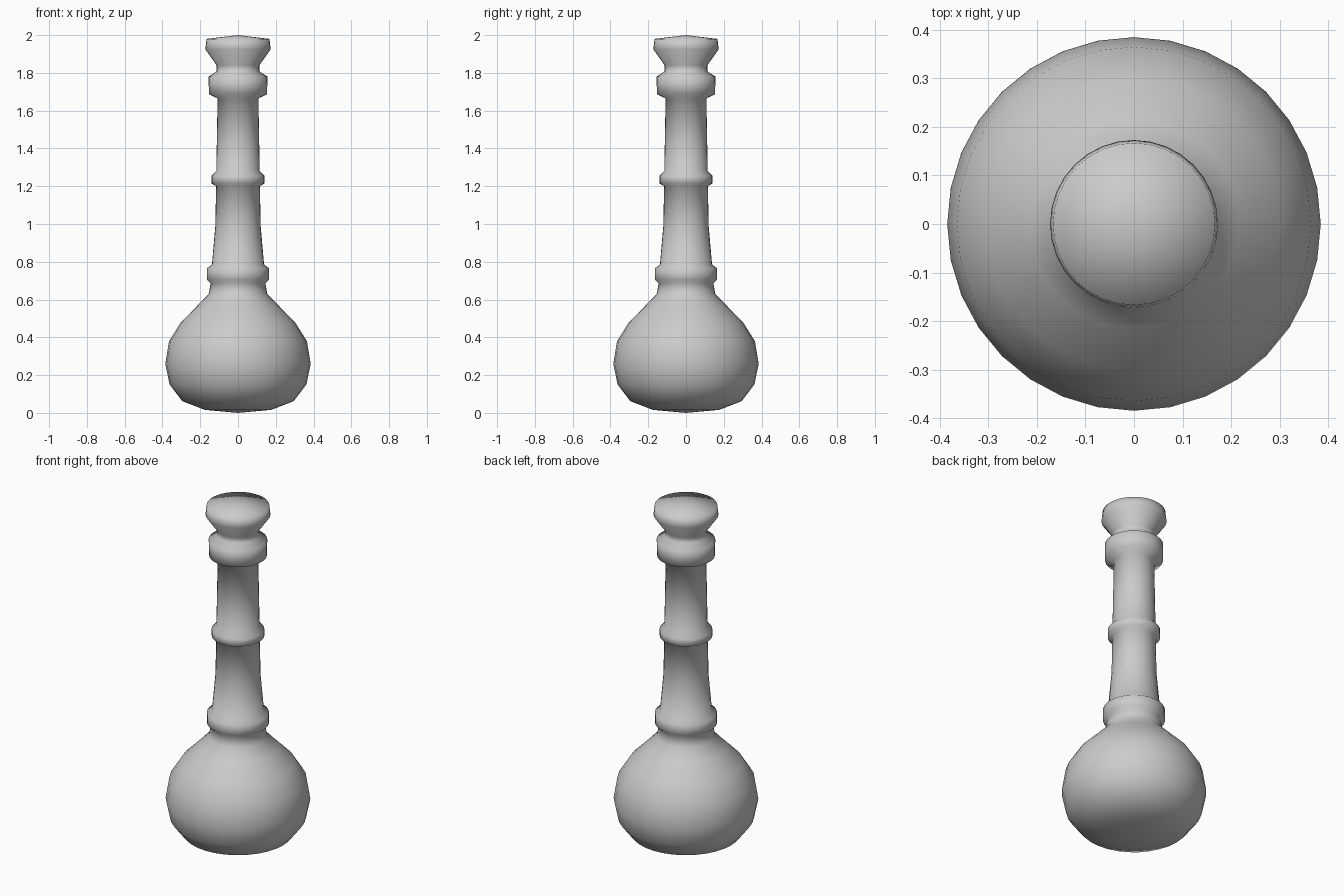
import bpy
import bmesh
import math

if "Cube" in bpy.data.objects:
    bpy.data.objects.remove(bpy.data.objects["Cube"])

SEGMENTS = 32

# Profile sections as (radius, height), from the bottom to the top
bulb = [(0, 0), (0.175, 0.016), (0.295, 0.062), (0.362, 0.15), (0.385, 0.26),
        (0.365, 0.38), (0.302, 0.48), (0.215, 0.568), (0.155, 0.63), (0.145, 0.685)]
lower_collar = [(0.165, 0.705), (0.165, 0.765), (0.138, 0.785)]
lower_shaft = [(0.12, 0.99), (0.116, 1.20)]
middle_collar = [(0.14, 1.215), (0.14, 1.255), (0.115, 1.282)]
upper_shaft = [(0.108, 1.665)]
upper_collar = [(0.154, 1.687), (0.156, 1.78), (0.113, 1.808)]
knob = [(0.113, 1.84), (0.173, 1.925), (0.167, 1.98), (0, 2.0)]
profile = (bulb + lower_collar + lower_shaft + middle_collar
           + upper_shaft + upper_collar + knob)

# Lathe the profile around z
bm = bmesh.new()
verts = [bm.verts.new((r, 0, z)) for r, z in profile]
edges = [bm.edges.new(pair) for pair in zip(verts, verts[1:])]
bmesh.ops.spin(bm, geom=verts + edges, cent=(0, 0, 0), axis=(0, 0, 1),
               angle=math.tau, steps=SEGMENTS, use_duplicate=False)
bmesh.ops.remove_doubles(bm, verts=bm.verts, dist=0.0005)
bmesh.ops.recalc_face_normals(bm, faces=bm.faces)
for face in bm.faces:
    face.smooth = True

mesh = bpy.data.meshes.new("turned_post")
bm.to_mesh(mesh)
bm.free()

# Plain grey finish
grey = bpy.data.materials.new("light_grey")
grey.diffuse_color = (0.6, 0.6, 0.6, 1)
grey.use_nodes = True
grey.node_tree.nodes["Principled BSDF"].inputs["Base Color"].default_value = grey.diffuse_color
mesh.materials.append(grey)

post = bpy.data.objects.new("turned_post", mesh)
bpy.context.collection.objects.link(post)
